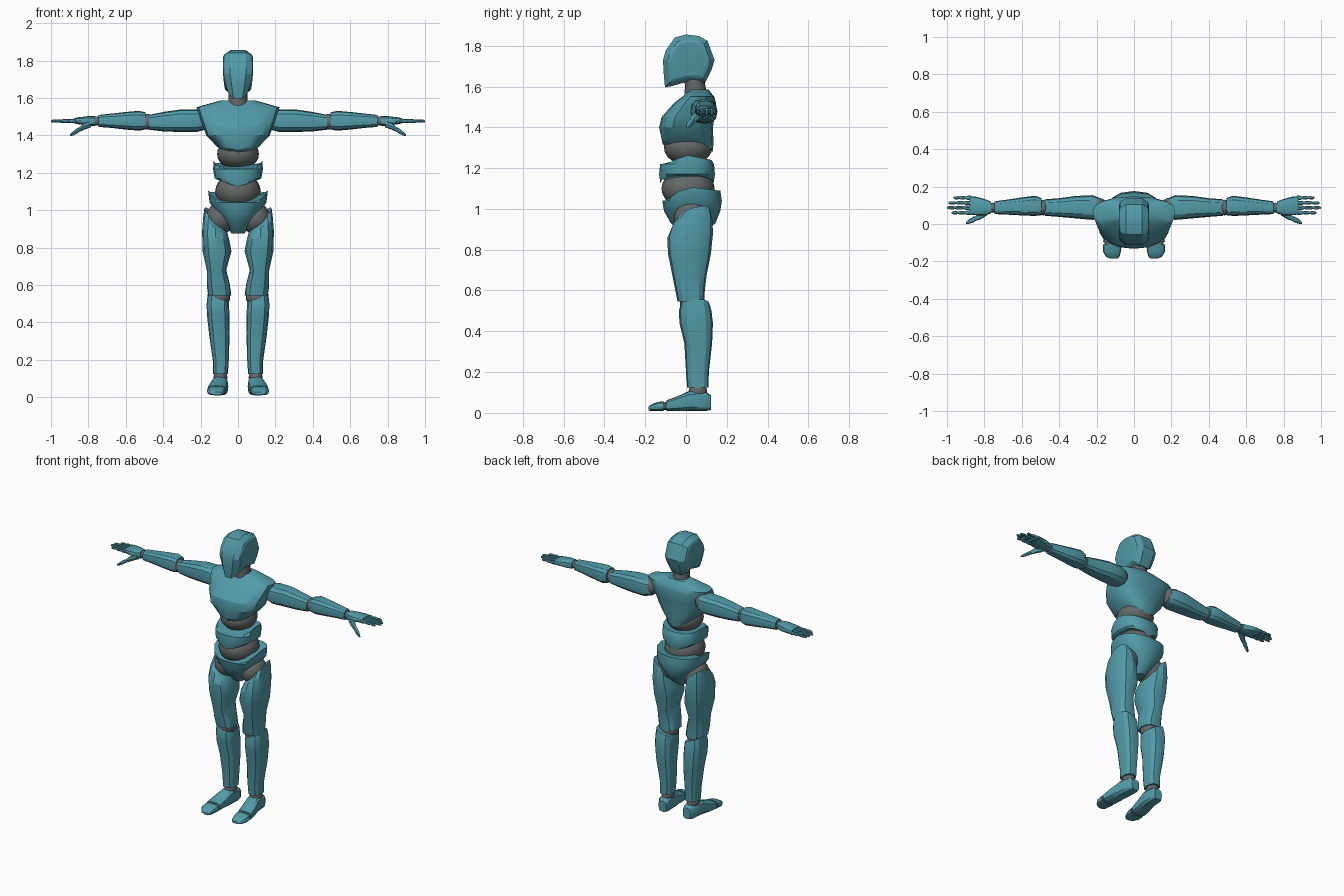
import bpy, bmesh, math
from mathutils import Vector


def material(name, rgb):
    m = bpy.data.materials.new(name)
    m.diffuse_color = (*rgb, 1)
    return m


TEAL = material("teal_armour", (0.085, 0.33, 0.40))
GREY = material("grey_joint", (0.13, 0.14, 0.14))


def finish(name, bm, mat, mirror=False, angle=28):
    bmesh.ops.recalc_face_normals(bm, faces=bm.faces)
    me = bpy.data.meshes.new(name)
    bm.to_mesh(me)
    bm.free()
    ob = bpy.data.objects.new(name, me)
    bpy.context.collection.objects.link(ob)
    me.materials.append(mat)
    bpy.ops.object.select_all(action='DESELECT')
    ob.select_set(True)
    bpy.context.view_layer.objects.active = ob
    bpy.ops.object.shade_smooth_by_angle(angle=math.radians(angle))
    if mirror:
        mod = ob.modifiers.new("mirror", 'MIRROR')
        mod.use_mirror_merge = False
    return ob


def bridge(bm, rings):
    for r0, r1 in zip(rings, rings[1:]):
        n = len(r0)
        for i in range(n):
            j = (i + 1) % n
            bm.faces.new((r0[i], r0[j], r1[j], r1[i]))
    bm.faces.new(rings[0])
    bm.faces.new(rings[-1])


def loft(name, axis, sections, mat=TEAL, n=12, e=0.8, warp=None, mirror=False):
    """Sections are (position on axis, centre a, centre b, half width a, half width b)."""
    bm = bmesh.new()
    rings = []
    for t, a, b, ha, hb in sections:
        ring = []
        for i in range(n):
            w = 2 * math.pi * i / n
            c, s = math.cos(w), math.sin(w)
            p = a + ha * math.copysign(abs(c) ** e, c)
            q = b + hb * math.copysign(abs(s) ** e, s)
            co = {'x': (t, p, q), 'y': (p, t, q), 'z': (p, q, t)}[axis]
            if warp:
                co = (co[0], co[1], warp(*co))
            ring.append(bm.verts.new(co))
        rings.append(ring)
    bridge(bm, rings)
    return finish(name, bm, mat, mirror)


def ball(name, centre, radii, mirror=False):
    bm = bmesh.new()
    bmesh.ops.create_uvsphere(bm, u_segments=20, v_segments=12, radius=1)
    for v in bm.verts:
        v.co = Vector(c + r * k for c, r, k in zip(centre, radii, v.co))
    return finish(name, bm, GREY, mirror, 60)


# Head: side outline stacked across x, jaw tapered
outline = [(0, 1.855), (.06, 1.848), (.105, 1.825), (.14, 1.73), (.125, 1.68), (.095, 1.62), (.0, 1.622),
           (-.07, 1.602), (-.103, 1.596), (-.109, 1.66), (-.113, 1.73), (-.098, 1.78), (-.055, 1.84)]
bm = bmesh.new()
rings = []
for x, s in ((-.08, .7), (-.074, .82), (-.042, 1), (.042, 1), (.074, .82), (.08, .7)):
    ring = []
    for y, z in outline:
        y, z = .015 + (y - .015) * s, 1.73 + (z - 1.73) * s
        taper = 1 - max(0, 1.72 - z) * (3.6 if y < .03 else 1.5)
        ring.append(bm.verts.new((x * taper, y, z)))
    rings.append(ring)
bridge(bm, rings)
finish("head", bm, TEAL, angle=22)

loft("neck", 'z', [(1.54, 0, .05, .06, .06), (1.60, 0, .045, .05, .05), (1.66, 0, .04, .05, .05)], GREY, 16, 1)

# Torso
loft("chest", 'z', [(1.275, 0, .03, .075, .10), (1.32, 0, .01, .115, .125), (1.40, 0, .0, .17, .132),
                    (1.45, 0, .01, .188, .13), (1.52, 0, .045, .212, .102), (1.55, 0, .06, .222, .078),
                    (1.585, 0, .065, .10, .045)], n=16, e=.75,
     warp=lambda x, y, z: z + max(0, 1.36 - z) * 7 * abs(x) * .7)
ball("ribcage_joint", (0, .01, 1.30), (.112, .118, .085))
loft("abdomen", 'z', [(1.125, 0, .005, .112, .13), (1.17, 0, .005, .125, .137), (1.22, 0, .005, .133, .132),
                      (1.265, 0, .01, .13, .115)], n=16,
     warp=lambda x, y, z: z + .045 * abs(x) / .13 if z < 1.15 else
     z - (.045 * max(0, -y / .1) + .02 * max(0, y / .1)) * (z > 1.24))
ball("waist_joint", (0, .01, 1.10), (.122, .13, .10))
loft("pelvis", 'z', [(.875, 0, .03, .035, .05), (.93, 0, .035, .07, .11), (.99, 0, .03, .118, .138),
                     (1.04, 0, .03, .152, .146), (1.11, 0, .03, .16, .138)], n=16,
     warp=lambda x, y, z: z - (.07 * max(0, -y / .1) + .02 * max(0, y / .16)) * (z > 1.08))

# Legs
ball("hip_joints", (.095, .03, .955), (.078, .09, .085), True)
loft("thighs", 'z', [(.545, .098, .025, .062, .066), (.60, .105, .02, .062, .072), (.68, .115, .017, .052, .085),
                     (.78, .112, .017, .077, .105), (.87, .12, .02, .072, .112), (.93, .122, .03, .064, .10),
                     (.965, .125, .045, .055, .075)], e=.75, mirror=True,
     warp=lambda x, y, z: z + max(0, z - .82) / .145 * ((x - .125) * .8 + (y - .045) * .25))
ball("knee_joints", (.1, .03, .535), (.058, .06, .055), True)
loft("shins", 'z', [(.125, .094, .058, .04, .052), (.2, .092, .056, .043, .056), (.34, .1, .06, .055, .068),
                    (.44, .106, .05, .06, .082), (.50, .108, .045, .06, .08), (.535, .106, .045, .055, .07)],
     e=.75, mirror=True, warp=lambda x, y, z: z + (z > .52) * (x - .106) * .4)
ball("ankle_joints", (.094, .058, .105), (.037, .045, .045), True)
loft("feet", 'y', [(.122, .09, .05, .028, .036), (.10, .092, .056, .04, .046), (.02, .097, .06, .045, .05),
                   (-.04, .108, .046, .05, .036), (-.095, .115, .036, .05, .026)], e=.65, mirror=True)
loft("toe_joints", 'y', [(-.085, .114, .034, .044, .02), (-.125, .117, .032, .042, .018)], GREY, mirror=True)
loft("toes", 'y', [(-.11, .115, .034, .05, .024), (-.15, .118, .03, .047, .02), (-.175, .113, .024, .036, .014),
                   (-.185, .108, .02, .02, .008)], e=.65, mirror=True)

# Arms
ball("shoulder_joints", (.19, .085, 1.485), (.05, .055, .055), True)
loft("upper_arms", 'x', [(.175, .085, 1.48, .05, .05), (.22, .088, 1.478, .066, .06), (.31, .09, 1.478, .06, .06),
                         (.40, .088, 1.473, .05, .052), (.475, .088, 1.47, .044, .04)], e=.75, mirror=True)
ball("elbow_joints", (.485, .088, 1.473), (.032, .042, .042), True)
loft("forearms", 'x', [(.495, .093, 1.477, .046, .046), (.53, .097, 1.478, .054, .053),
                       (.60, .094, 1.478, .048, .047), (.68, .09, 1.478, .04, .038),
                       (.745, .087, 1.477, .034, .032)], e=.75, mirror=True)
ball("wrist_joints", (.757, .087, 1.477), (.028, .027, .025), True)

# Hands
loft("palms", 'x', [(.765, .088, 1.477, .032, .026), (.80, .09, 1.477, .044, .026), (.85, .097, 1.478, .05, .019),
                    (.878, .1, 1.478, .049, .014)], e=.7, mirror=True)
for label, y, tip in (("index", .06, .975), ("middle", .087, 1.0), ("ring", .113, .993), ("little", .14, .965)):
    step = (tip - .865) / 3
    segs = []
    for k in range(3):
        x0, r = .865 + k * step, .0115 - k * .0015
        segs += [(x0 + .002, y, 1.477, r * .65, r * .65), (x0 + .008, y, 1.477, r, r),
                 (x0 + step - .008, y, 1.476, r * .95, r * .95)]
    segs.append((tip, y, 1.474, .004, .004))
    loft(label + "_fingers", 'x', segs, n=8, mirror=True)
loft("thumbs", 'x', [(.785, .068, 1.462, .022, .018), (.825, .043, 1.447, .02, .018), (.85, .028, 1.43, .012, .012),
                     (.857, .025, 1.426, .016, .014), (.882, .013, 1.41, .012, .011), (.898, .006, 1.4, .005, .005)],
     n=8, mirror=True)
